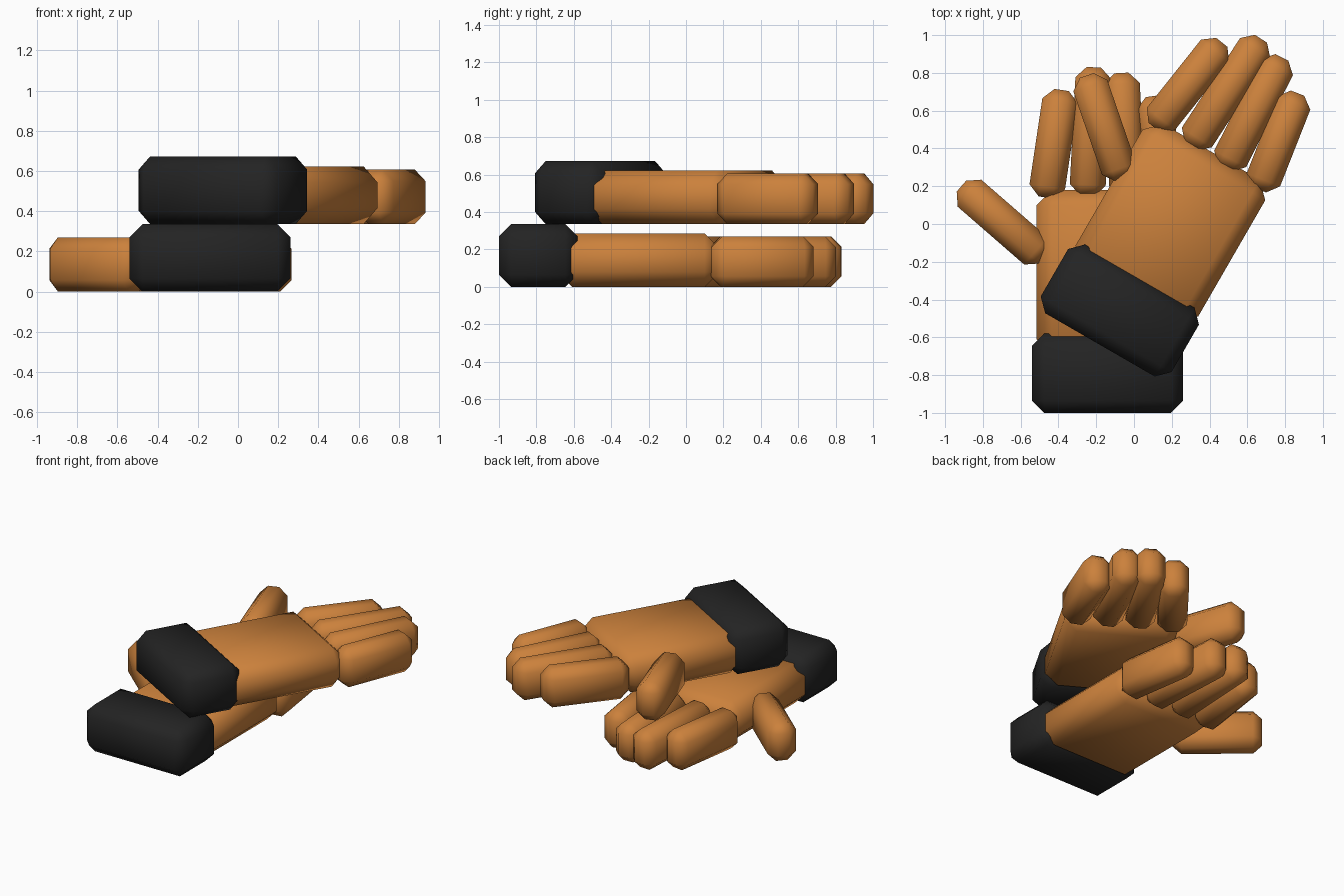
import bpy, bmesh
from math import radians
from mathutils import Matrix, Vector

cube = bpy.data.objects.get("Cube")
if cube:
    bpy.data.objects.remove(cube, do_unlink=True)


def make_material(name, color):
    mat = bpy.data.materials.new(name)
    mat.use_nodes = True
    mat.diffuse_color = color
    mat.node_tree.nodes["Principled BSDF"].inputs["Base Color"].default_value = color
    return mat


leather = make_material("tan leather", (0.6, 0.22, 0.045, 1))
band = make_material("black band", (0.017, 0.017, 0.017, 1))


def padded_block(name, size, center, turn, bevel, mat, placement):
    """Chamfered, softly shaded box resting on its glove's base plane."""
    bm = bmesh.new()
    bmesh.ops.create_cube(bm, size=1, matrix=Matrix.Diagonal((*size, 1)))
    bmesh.ops.bevel(bm, geom=bm.edges[:], offset=bevel, segments=1,
                    profile=0.5, affect='EDGES')
    for face in bm.faces:
        face.smooth = True
    mesh = bpy.data.meshes.new(name)
    bm.to_mesh(mesh)
    bm.free()
    mesh.materials.append(mat)
    obj = bpy.data.objects.new(name, mesh)
    bpy.context.collection.objects.link(obj)
    local = Matrix.Translation(Vector((*center, size[2] / 2)))
    obj.matrix_world = placement @ local @ Matrix.Rotation(radians(turn), 4, 'Z')
    return obj


# Fingers and thumb: name, centre relative to the cuff, length, turn
DIGITS = [
    ("index_finger", (-0.285, 1.215), 0.575, -8.5),
    ("middle_finger", (-0.09, 1.28), 0.68, -3),
    ("ring_finger", (0.09, 1.26), 0.66, 3),
    ("little_finger", (0.28, 1.195), 0.55, 8.5),
    ("thumb", (-0.555, 0.80), 0.58, 49),
]


def glove(prefix, location, turn):
    placement = Matrix.Translation(location) @ Matrix.Rotation(radians(turn), 4, 'Z')
    # Wrist cuff and palm
    padded_block(prefix + "_cuff", (0.8, 0.42, 0.336), (0, 0), 0, 0.065, band, placement)
    padded_block(prefix + "_palm", (0.75, 0.87, 0.286), (0, 0.535), 0, 0.08, leather, placement)
    # Digits
    for name, center, length, angle in DIGITS:
        padded_block(prefix + "_" + name, (0.19, length, 0.27), center, angle,
                     0.057, leather, placement)


# Two gloves, the second laid askew on the first
glove("lower", (-0.14, -0.79, 0), 0)
glove("upper", (-0.075, -0.458, 0.336), -30)
